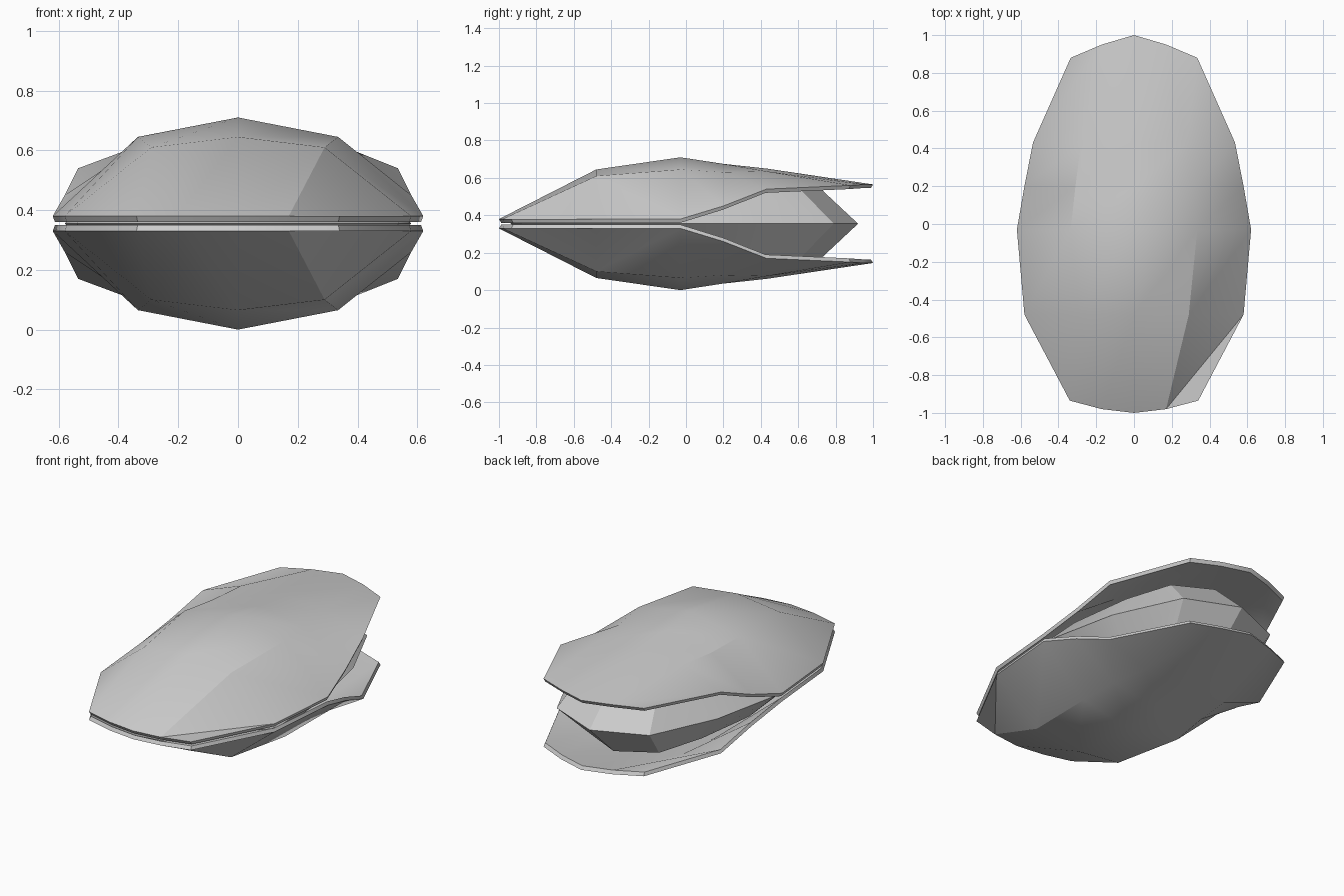
import bpy, bmesh, math

cube = bpy.data.objects.get("Cube")
if cube:
    bpy.data.objects.remove(cube, do_unlink=True)

MID = 0.355     # height of the plane between the two shells

grey = bpy.data.materials.new("shell_grey")
grey.use_nodes = True
colour = (0.6, 0.6, 0.6, 1)
grey.diffuse_color = colour
grey.node_tree.nodes["Principled BSDF"].inputs["Base Color"].default_value = colour


def finish(name, bm, angle):
    bmesh.ops.recalc_face_normals(bm, faces=bm.faces)
    mesh = bpy.data.meshes.new(name)
    bm.to_mesh(mesh)
    bm.free()
    mesh.materials.append(grey)
    obj = bpy.data.objects.new(name, mesh)
    bpy.context.collection.objects.link(obj)
    bpy.ops.object.select_all(action='DESELECT')
    obj.select_set(True)
    bpy.context.view_layer.objects.active = obj
    bpy.ops.object.shade_smooth_by_angle(angle=math.radians(angle))


# Cross-ribs from front to back: centre, shoulder and rim point of each
RIBS = [
    ((0, -1, .38), (.17, -.98, .38), (.34, -.935, .38)),
    ((0, -.48, .645), (.29, -.48, .61), (.58, -.48, .38)),
    ((0, -.03, .71), (.335, -.03, .645), (.62, -.03, .38)),
    ((0, .2, .675), (.31, .2, .63), (.58, .2, .45)),
    ((0, .43, .65), (.28, .43, .635), (.535, .43, .54)),
    ((0, 1, .565), (.17, .95, .565), (.335, .88, .56)),
]


def shell(name, side):
    bm = bmesh.new()

    def layer(scale, drop):
        rows = []
        for c, s, r in RIBS:
            pts = [(-r[0], *r[1:]), (-s[0], *s[1:]), c, s, r]
            rows.append([bm.verts.new((x * scale, y * scale, MID + side * (z - drop - MID)))
                         for x, y, z in pts])
        for a, b in zip(rows, rows[1:]):
            for i in range(4):
                bm.faces.new((a[i], a[i + 1], b[i + 1]))
                bm.faces.new((a[i], b[i + 1], b[i]))
        # outline loop, used to join the layers
        return (rows[0] + [r[-1] for r in rows[1:-1]] + rows[-1][::-1]
                + [r[0] for r in rows[-2:0:-1]])

    outer, inner = layer(1, 0), layer(.988, .02)
    for i in range(len(outer)):
        j = (i + 1) % len(outer)
        bm.faces.new((outer[i], outer[j], inner[j], inner[i]))
    finish(name, bm, 30)


shell("upper_shell", 1)
shell("lower_shell", -1)

# Inner body: widest at the middle, tapering up and down into the shells
BELT = [(0, .92), (.31, .79), (.49, .4), (.58, -.03), (.54, -.46), (.31, -.88), (0, -.94)]
CROWN = [(0, .69, .57), (.24, .6, .55), (.35, .35, .53), (.4, -.03, .53),
         (.35, -.4, .5), (.18, -.6, .48), (0, -.62, .5)]


def full_ring(points):
    return points + [(-p[0], *p[1:]) for p in points[-2:0:-1]]


bm = bmesh.new()
belt = [bm.verts.new((x, y, MID)) for x, y in full_ring(BELT)]
for side in (1, -1):
    crown = [bm.verts.new((x, y, MID + side * (z - MID))) for x, y, z in full_ring(CROWN)]
    for i in range(len(belt)):
        j = (i + 1) % len(belt)
        bm.faces.new((belt[i], belt[j], crown[j], crown[i]))
    hub = bm.verts.new((0, 0, MID + side * .2))
    for i in range(len(crown)):
        bm.faces.new((crown[i], crown[(i + 1) % len(crown)], hub))
finish("inner_body", bm, 30)
